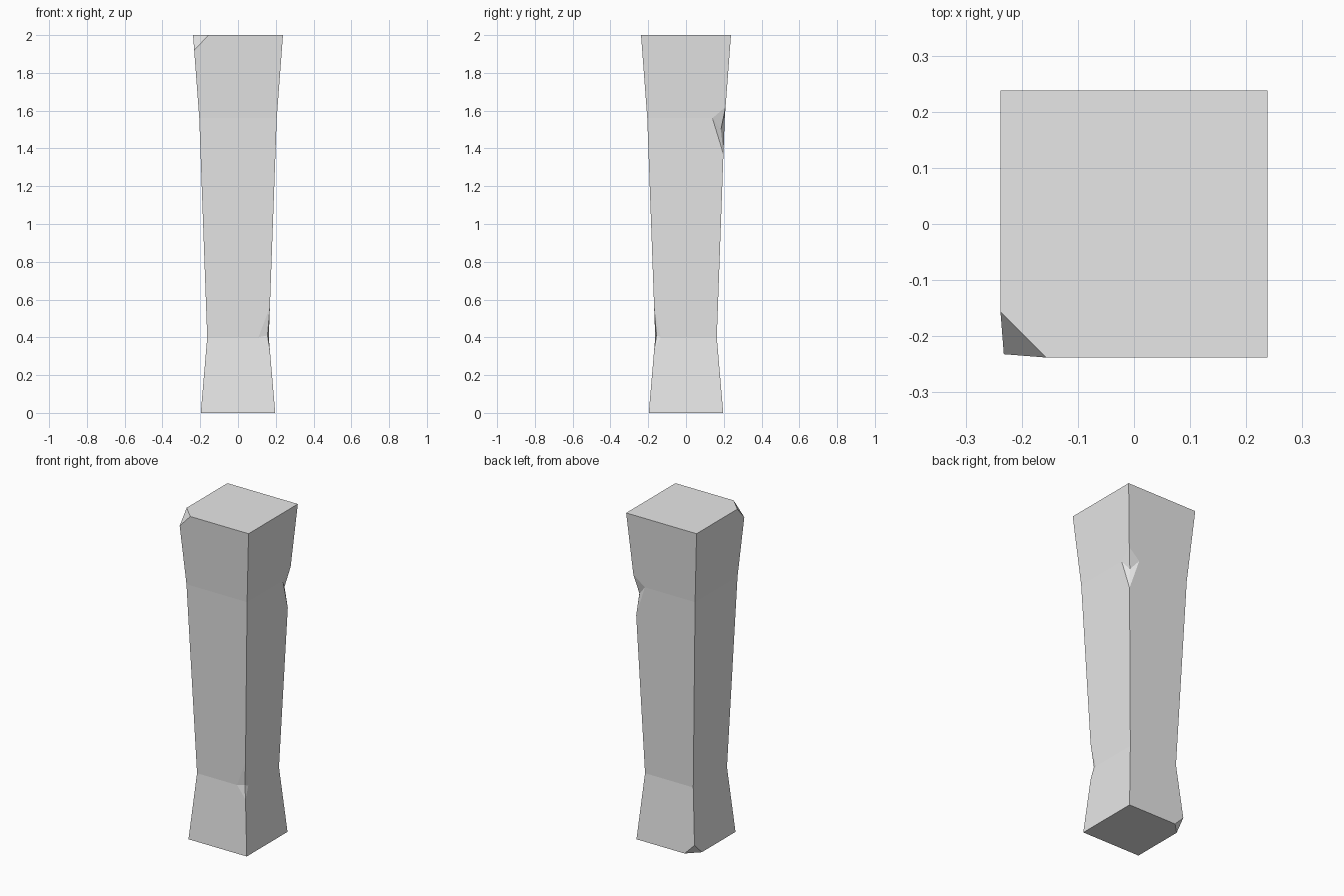
import bpy
import bmesh
from mathutils import Vector

if "Cube" in bpy.data.objects:
    bpy.data.objects.remove(bpy.data.objects["Cube"], do_unlink=True)

# Plain stone colour
stone = bpy.data.materials.new("stone_grey")
stone.use_nodes = True
stone.diffuse_color = (0.8, 0.8, 0.8, 1)
stone.node_tree.nodes["Principled BSDF"].inputs["Base Color"].default_value = stone.diffuse_color

bm = bmesh.new()
CORNERS = [(-1, -1), (1, -1), (1, 1), (-1, 1)]

# Square shaft lofted through (height, half width) sections
PROFILE = [(0, 0.197), (0.4, 0.163), (1.56, 0.205), (2, 0.238)]
rings = [[bm.verts.new((sx * w, sy * w, z)) for sx, sy in CORNERS] for z, w in PROFILE]
for low, high in zip(rings, rings[1:]):
    for i in range(4):
        j = (i + 1) % 4
        bm.faces.new((low[i], low[j], high[j], high[i]))
bm.faces.new(rings[-1])
bm.faces.new(rings[0][::-1])


def dent(corner, up, down, along_x, along_y, target):
    """Cut a four-sided patch around a ring corner and push the corner in."""
    for edge in list(corner.link_edges):
        d = edge.other_vert(corner).co - corner.co
        if abs(d.z) > 0.01:
            reach = up if d.z > 0 else down
            fac = reach / abs(d.z)
        else:
            fac = along_x / abs(d.x) if abs(d.x) > abs(d.y) else along_y / abs(d.y)
        bmesh.utils.edge_split(edge, corner, fac)
    for loop in list(corner.link_loops):
        bmesh.utils.face_split(loop.face, loop.link_loop_prev.vert, loop.link_loop_next.vert)
    corner.co = target


def chip(a, b, c, outward):
    """Slice off a corner through three points and cap the cut."""
    a, b, c = Vector(a), Vector(b), Vector(c)
    normal = (b - a).cross(c - a).normalized()
    if normal.dot(Vector(outward)) < 0:
        normal.negate()
    bmesh.ops.bisect_plane(bm, geom=bm.verts[:] + bm.edges[:] + bm.faces[:],
                           plane_co=a, plane_no=normal, clear_outer=True)
    bmesh.ops.holes_fill(bm, edges=[e for e in bm.edges if e.is_boundary], sides=0)


# Worn dents on two vertical edges
dent(rings[2][2], 0.06, 0.19, 0.07, 0.065, (0.185, 0.185, 1.5))
dent(rings[1][1], 0.16, 0.07, 0.055, 0.03, (0.156, -0.156, 0.41))

# Broken corners at the top and the foot
chip((-0.238, -0.156, 2), (-0.156, -0.238, 2), (-0.232, -0.232, 1.92), (-1, -1, 1))
chip((-0.197, 0.128, 0), (-0.128, 0.197, 0), (-0.192, 0.192, 0.065), (-1, 1, -1))

bmesh.ops.recalc_face_normals(bm, faces=bm.faces)
mesh = bpy.data.meshes.new("stone_pillar")
bm.to_mesh(mesh)
bm.free()
mesh.materials.append(stone)
pillar = bpy.data.objects.new("stone_pillar", mesh)
bpy.context.collection.objects.link(pillar)
